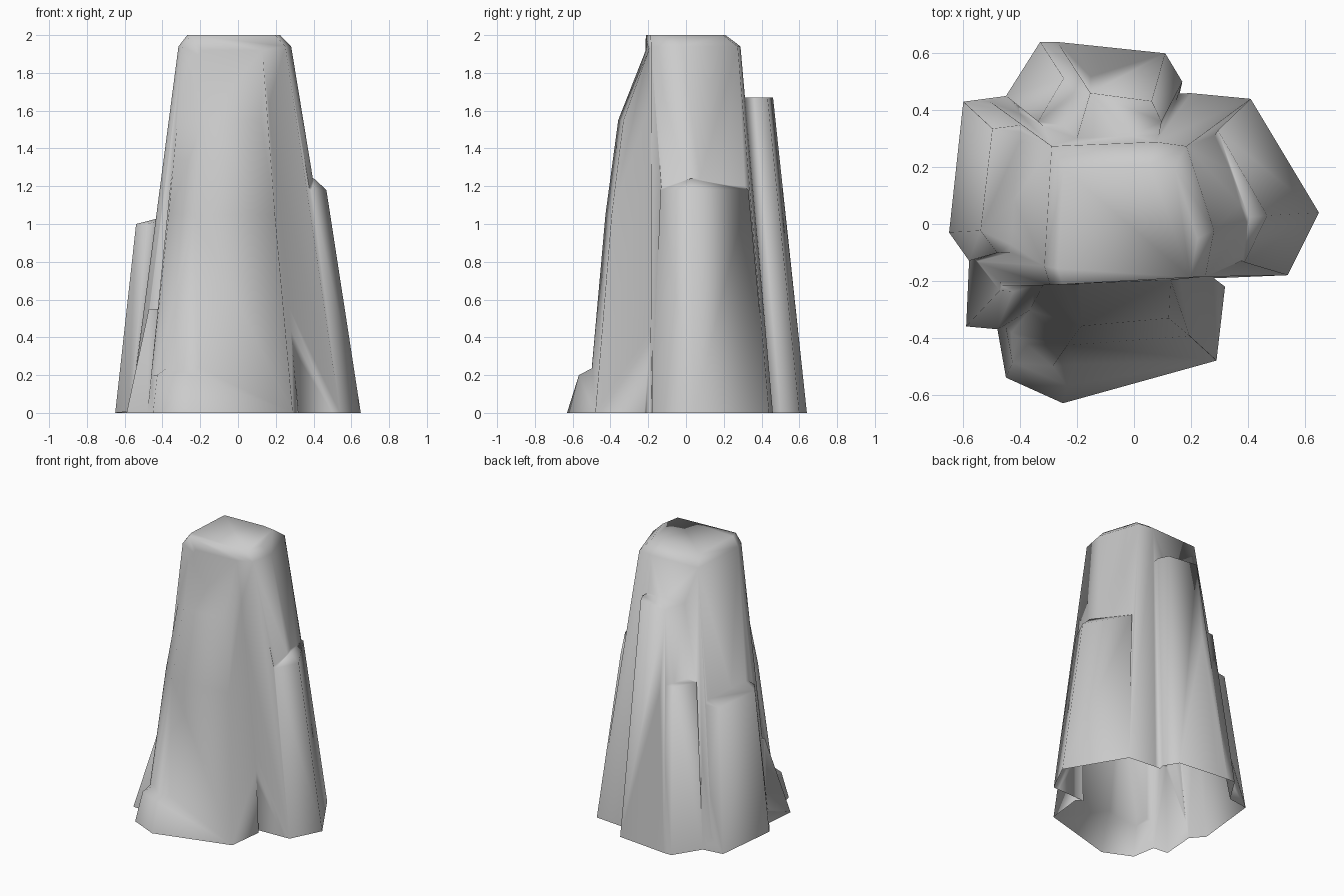
import bpy
import bmesh

default_cube = bpy.data.objects.get("Cube")
if default_cube:
    bpy.data.objects.remove(default_cube, do_unlink=True)

stone = bpy.data.materials.new("grey_stone")
stone.use_nodes = True
stone.diffuse_color = (.6, .6, .6, 1)
stone.node_tree.nodes["Principled BSDF"].inputs["Base Color"].default_value = stone.diffuse_color


def make_column(name, outline, rings, centre=(0, 0), fall=0):
    """Convex stone column: the ground outline is shrunk toward a centre at each
    ring (height, x scale, y scale). The rings drop toward +x by the fall."""
    bm = bmesh.new()
    centre_x, centre_y = centre
    # The footing reaches below ground so that it can be sliced cleanly
    footing = [(-.1, 1, 1), (0, 1, 1)]
    for height, scale_x, scale_y in footing + rings:
        for x, y in outline:
            drop = fall * max(0, x) if height > 0 else 0
            bm.verts.new((centre_x + (x - centre_x) * scale_x,
                          centre_y + (y - centre_y) * scale_y,
                          height - drop))
    hull = bmesh.ops.convex_hull(bm, input=bm.verts[:])
    unused = {item for item in hull["geom_interior"] + hull["geom_unused"]
              if isinstance(item, bmesh.types.BMVert)}
    bmesh.ops.delete(bm, geom=list(unused), context="VERTS")
    bmesh.ops.recalc_face_normals(bm, faces=bm.faces[:])
    mesh = bpy.data.meshes.new(name)
    bm.to_mesh(mesh)
    bm.free()
    mesh.materials.append(stone)
    column = bpy.data.objects.new(name, mesh)
    bpy.context.collection.objects.link(column)
    return column


# Main tapered pillar with a chamfered top and an upright front
pillar = make_column(
    "rock_pillar",
    outline=[(.41, .44), (.2, .46), (-.52, .44), (-.57, -.13),
             (-.53, -.22), (.54, -.18), (.6, .04)],
    rings=[(1.94, .51, .74), (2, .42, .62)],
    centre=(-.05, -.2))

# Buttresses leaning against the pillar
buttresses = [
    make_column(
        "back_buttress",
        outline=[(.17, .5), (.11, .6), (-.27, .64), (-.36, .4), (.1, .2)],
        rings=[(1.67, .57, .72)]),
    make_column(
        "back_ledge",
        outline=[(-.2, .64), (-.33, .64), (-.45, .45), (-.15, .2)],
        rings=[(1.15, .75, .8)]),
    make_column(
        "left_buttress",
        outline=[(.41, .44), (.65, .04), (.54, -.18), (.2, 0)],
        rings=[(1.18, .72, .75), (1.24, .62, .6)]),
    make_column(
        "right_buttress",
        outline=[(-.6, .43), (-.65, -.03), (-.58, -.13), (-.3, 0), (-.45, .45)],
        rings=[(1, .83, .78), (1.03, .65, .75)]),
    make_column(
        "right_shard",
        outline=[(-.58, -.1), (-.59, -.36), (-.48, -.37), (-.3, -.2), (-.3, -.1)],
        rings=[(.55, .8, .65)]),
    make_column(
        "front_slab",
        outline=[(-.48, -.1), (-.48, -.37), (-.3, -.52), (.29, -.48), (.32, -.22), (0, 0)],
        rings=[(1.05, .73, .82), (1.55, .52, .69), (1.66, .53, .52), (1.92, .54, .41)],
        centre=(-.06, 0)),
    make_column(
        "front_foot",
        outline=[(-.48, -.37), (-.45, -.54), (-.25, -.63), (.29, -.48)],
        rings=[(.2, .95, .9), (.25, .8, .75)],
        fall=.6),
]

# Join every buttress to the pillar as one skin
bpy.ops.object.select_all(action="DESELECT")
bpy.context.view_layer.objects.active = pillar
pillar.select_set(True)
for buttress in buttresses:
    union = pillar.modifiers.new("join_" + buttress.name, "BOOLEAN")
    union.operation = "UNION"
    union.solver = "EXACT"
    union.object = buttress
    bpy.ops.object.modifier_apply(modifier=union.name)
    bpy.data.objects.remove(buttress, do_unlink=True)

# Slice off the footing, leaving the foot open, and tidy the seams
bm = bmesh.new()
bm.from_mesh(pillar.data)
bmesh.ops.bisect_plane(bm, geom=bm.verts[:] + bm.edges[:] + bm.faces[:], dist=.0001,
                       plane_co=(0, 0, 0), plane_no=(0, 0, 1), clear_inner=True)
bmesh.ops.triangulate(bm, faces=bm.faces[:])
bmesh.ops.remove_doubles(bm, verts=bm.verts[:], dist=.01)
bm.to_mesh(pillar.data)
bm.free()

bpy.ops.object.shade_smooth()
